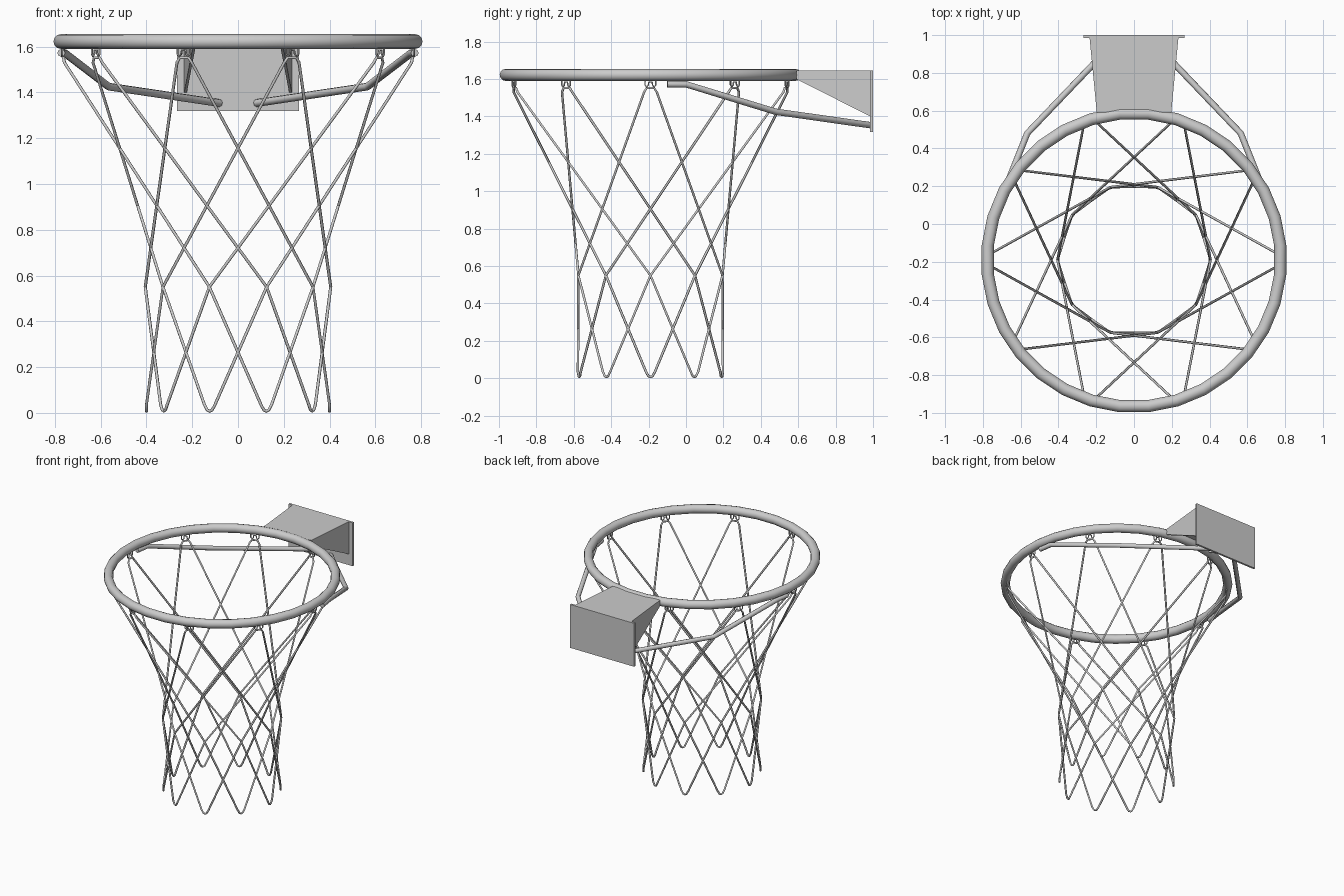
import bpy, bmesh, math
from mathutils import Vector

if "Cube" in bpy.data.objects:
    bpy.data.objects.remove(bpy.data.objects["Cube"])

CY = -0.19          # ring centre in y
STEP = math.tau / 10


def finish(obj, angle=40):
    bpy.ops.object.select_all(action='DESELECT')
    obj.select_set(True)
    bpy.context.view_layer.objects.active = obj
    if obj.type == 'CURVE':
        bpy.ops.object.convert(target='MESH')
    bpy.ops.object.shade_smooth_by_angle(angle=math.radians(angle))


def tube(name, paths, radius, cyclic=False, res=1):
    cu = bpy.data.curves.new(name, 'CURVE')
    cu.dimensions = '3D'
    cu.bevel_depth = radius
    cu.bevel_resolution = res
    cu.use_fill_caps = True
    for path in paths:
        sp = cu.splines.new('POLY')
        sp.points.add(len(path) - 1)
        for p, co in zip(sp.points, path):
            p.co = (*co, 1)
        sp.use_cyclic_u = cyclic
    obj = bpy.data.objects.new(name, cu)
    bpy.context.collection.objects.link(obj)
    finish(obj, 65)


def prism(name, outline, offset):
    """Flat polygon extruded by an offset vector."""
    bm = bmesh.new()
    face = bm.faces.new([bm.verts.new(p) for p in outline])
    ext = bmesh.ops.extrude_face_region(bm, geom=[face])
    bmesh.ops.translate(bm, vec=offset,
                        verts=[v for v in ext['geom'] if isinstance(v, bmesh.types.BMVert)])
    bmesh.ops.recalc_face_normals(bm, faces=bm.faces)
    me = bpy.data.meshes.new(name)
    bm.to_mesh(me)
    bm.free()
    bpy.context.collection.objects.link(bpy.data.objects.new(name, me))


def polar(k, r, z, t=0.0):
    """Point at net position k, shifted by t along the tangent."""
    a = k * STEP
    return Vector((r * math.cos(a) - t * math.sin(a),
                   CY + r * math.sin(a) + t * math.cos(a), z))


# rim
bpy.ops.mesh.primitive_torus_add(major_segments=32, minor_segments=12, major_radius=0.778,
                                 minor_radius=0.032, location=(0, CY, 1.622),
                                 rotation=(0, 0, math.pi / 32))
rim = bpy.context.object
rim.name = "rim"
finish(rim, 60)

# net: two closed ropes, each zigzagging between five hooks and five bottom loops
ropes = []
for start in (0, 1):
    path = []
    for i in range(5):
        k = start + 6 * i
        path += [polar(k, 0.758, 1.53, -0.034), polar(k, 0.762, 1.552, -0.02),
                 polar(k, 0.762, 1.552, 0.02), polar(k, 0.758, 1.53, 0.034),
                 polar(k + 2, 0.405, 0.55)]
        path += [polar(k + 3, 0.4, z, t) for t, z in
                 ((-0.024, 0.035), (-0.011, 0.012), (0, 0.007), (0.011, 0.012), (0.024, 0.035))]
        path.append(polar(k + 4, 0.405, 0.55))
    ropes.append(path)
tube("net", ropes, 0.0068, cyclic=True)

# hooks under the rim that hold the net
hook = ((-0.029, 1.598), (-0.029, 1.568), (-0.02, 1.557), (-0.011, 1.568),
        (-0.009, 1.584), (0.009, 1.584), (0.011, 1.568), (0.02, 1.557),
        (0.029, 1.568), (0.029, 1.598))
tube("net_hooks", [[polar(k, 0.768, z, t) for t, z in hook] for k in range(10)], 0.0045)

# bent support rods from the rim back to the wall plate
rod = ((0.772, -0.10, 1.572), (0.757, 0.0, 1.572), (0.565, 0.48, 1.425), (0.08, 0.988, 1.353))
tube("support_rods", [[(s * x, y, z) for x, y, z in rod] for s in (-1, 1)], 0.017, res=2)

# wall plate
prism("wall_plate", [(-0.267, 0.985, 1.318), (0.267, 0.985, 1.318),
                     (0.267, 0.985, 1.645), (-0.267, 0.985, 1.645)], (0, 0.015, 0))

# bracket top and tapered side gussets
prism("bracket_top", [(-0.197, 0.59, 1.645), (0.197, 0.59, 1.645),
                      (0.235, 0.985, 1.645), (-0.235, 0.985, 1.645)], (0, 0, -0.01))
for s, side in ((-1, "left"), (1, "right")):
    prism("bracket_side_" + side, [(s * 0.197, 0.59, 1.637), (s * 0.197, 0.59, 1.60),
                                   (s * 0.235, 0.985, 1.40), (s * 0.235, 0.985, 1.637)],
          (-s * 0.012, 0, 0))
